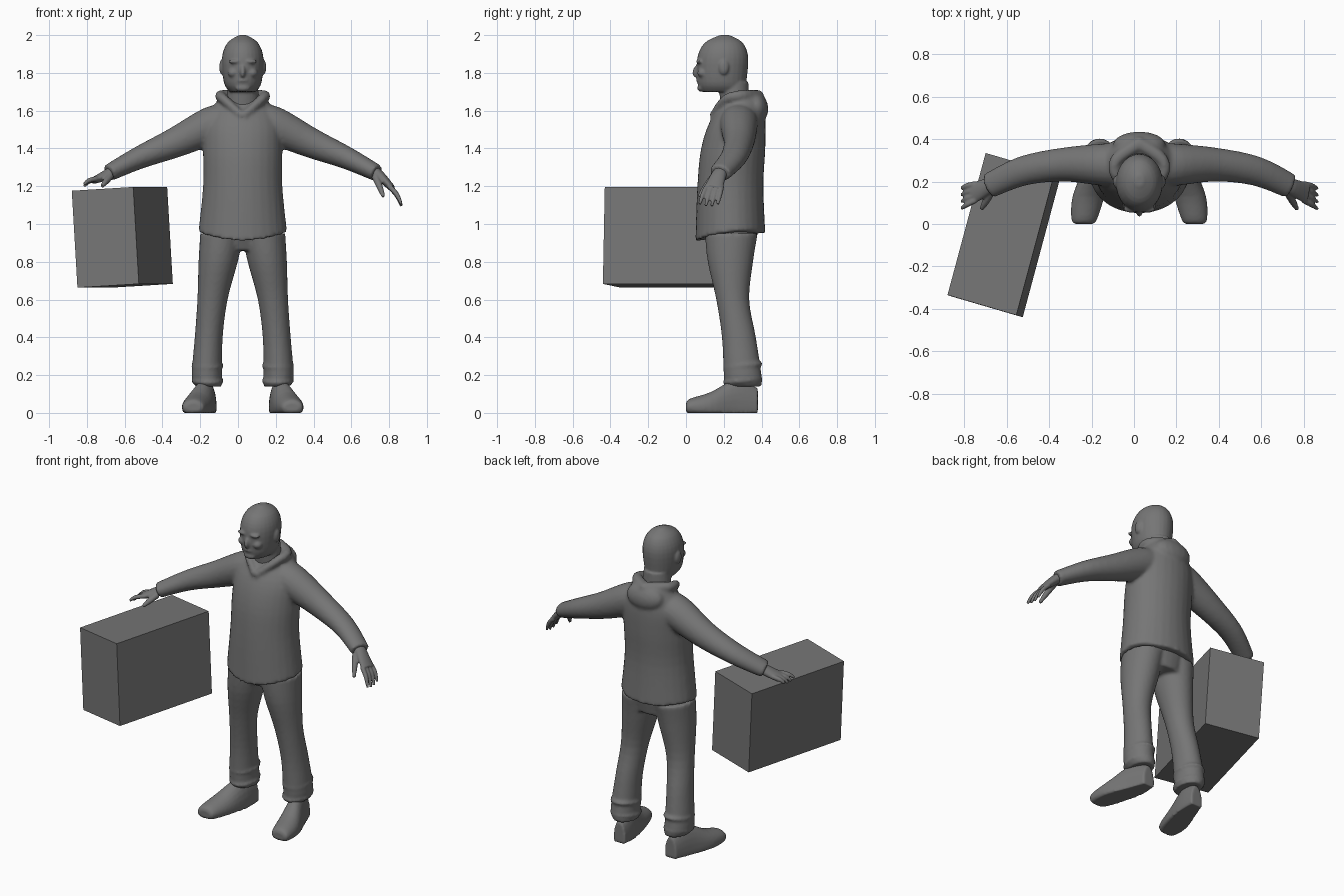
import bpy, bmesh, math
from mathutils import Vector, Matrix

if "Cube" in bpy.data.objects:
    bpy.data.objects.remove(bpy.data.objects["Cube"])

CENTRE = 0.025  # x of the figure's own centre line
X, Y, Z = Vector((1, 0, 0)), Vector((0, 1, 0)), Vector((0, 0, 1))
BOTH_SIDES = (1, -1)

colour = (0.18, 0.18, 0.18, 1)
grey = bpy.data.materials.new("dark grey")
grey.use_nodes = True
grey.diffuse_color = colour
grey.node_tree.nodes["Principled BSDF"].inputs["Base Color"].default_value = colour


def spline(rings, steps=4):
    """Smooth curve through positions and radii together."""
    keys = [Vector(ring) for ring in rings]
    padded = [keys[0]] + keys + [keys[-1]]
    result = []
    for a, b, c, d in zip(padded, padded[1:], padded[2:], padded[3:]):
        for step in range(steps):
            t = step / steps
            result.append(b + ((c - a) * t + (2 * a - 5 * b + 4 * c - d) * t ** 2
                               + (3 * b - a - 3 * c + d) * t ** 3) / 2)
    return result + [keys[-1]]


def loft(bm, rings, side=1, across=X, axis=None, count=20):
    """Skin ellipses (offset x, y, z, radius across, other radius) along a path."""
    rings = spline(rings)
    points = [Vector((CENTRE + side * ring[0], ring[1], ring[2])) for ring in rings]
    angles = [math.tau * k / count for k in range(count)]
    loops = []
    for i, (point, ring) in enumerate(zip(points, rings)):
        following = points[min(i + 1, len(points) - 1)]
        along = axis or (following - points[max(i - 1, 0)]).normalized()
        u = (across - along * across.dot(along)).normalized()
        v = along.cross(u)
        loops.append([bm.verts.new(point + u * ring[3] * math.cos(a) + v * ring[4] * math.sin(a))
                      for a in angles])
    for lower, upper in zip(loops, loops[1:]):
        for k in range(count):
            bm.faces.new((lower[k - 1], lower[k], upper[k], upper[k - 1]))
    bm.faces.new(loops[0])
    bm.faces.new(loops[-1])
    return [vert for loop in loops for vert in loop]


def column(bm, rings, side=1):
    """Upright loft from (offset x, z, front y, back y, half width)."""
    return loft(bm, [(x, (front + back) / 2, z, half, (back - front) / 2)
                     for x, z, front, back, half in rings], side, X, Z, 28)


def blob(bm, x, y, z, radii, tilt=0):
    matrix = (Matrix.Translation((CENTRE + x, y, z)) @ Matrix.Rotation(tilt, 4, 'X')
              @ Matrix.Diagonal((*radii, 1)))
    bmesh.ops.create_uvsphere(bm, u_segments=16, v_segments=10, radius=1, matrix=matrix)


def finish(name, bm, voxel=None, iterations=2):
    bmesh.ops.recalc_face_normals(bm, faces=bm.faces)
    mesh = bpy.data.meshes.new(name)
    bm.to_mesh(mesh)
    bm.free()
    mesh.materials.append(grey)
    part = bpy.data.objects.new(name, mesh)
    bpy.context.collection.objects.link(part)
    if voxel:  # fuse the overlapping forms into one soft skin
        fuse = part.modifiers.new("fuse", 'REMESH')
        fuse.mode = 'VOXEL'
        fuse.voxel_size = voxel
        fuse.use_smooth_shade = True
        soften = part.modifiers.new("soften", 'SMOOTH')
        soften.factor = 0.5
        soften.iterations = iterations


# Head: neck, skull, ears and features
bm = bmesh.new()
column(bm, [(0, 1.58, .19, .34, .09), (0, 1.75, .17, .33, .08)])
column(bm, [(0, 1.7, .08, .32, .07), (0, 1.75, .06, .32, .1), (0, 1.88, .06, .33, .11),
            (0, 1.96, .1, .3, .08), (0, 2, .18, .23, .02)])
blob(bm, 0, .06, 1.81, (.015, .024, .036), -.4)  # nose
blob(bm, 0, .066, 1.76, (.03, .012, .009))  # lips
blob(bm, 0, .08, 1.72, (.04, .02, .02))  # chin
for side in BOTH_SIDES:
    blob(bm, side * .04, .07, 1.86, (.036, .017, .011))  # brow
    blob(bm, side * .05, .09, 1.8, (.03, .03, .025))  # cheek
    blob(bm, side * .113, .2, 1.83, (.011, .026, .038))  # ear
finish("head", bm, .007)

# Hooded sweater: body, sleeves and hood
bm = bmesh.new()
body = column(bm, [(0, .91, .05, .42, .235), (0, 1.2, .06, .41, .21), (0, 1.4, .08, .42, .21),
                   (0, 1.55, .13, .42, .2), (0, 1.68, .22, .4, .11)])
for vert in body:  # the hem rises at the sides and the back
    rise = .05 * ((vert.co.x - CENTRE) / .24) ** 2 + .2 * max(0, vert.co.y - .23)
    vert.co.z += rise * max(0, 1.2 - vert.co.z) / .3
for side in BOTH_SIDES:
    loft(bm, [(.08, .28, 1.55, .1, .09), (.17, .28, 1.52, .1, .1), (.36, .28, 1.43, .08, .08),
              (.55, .25, 1.35, .07, .06), (.71, .18, 1.27, .06, .045)], side, Y)
    # rim of the hood, from the throat round to the nape
    loft(bm, [(0, .14, 1.57, .02, .02), (.1, .21, 1.66, .025, .025), (.11, .3, 1.68, .03, .03),
              (-.01, .385, 1.675, .035, .035)], side, Z, None, 12)
blob(bm, 0, .375, 1.62, (.125, .06, .08), .25)
finish("hooded_sweater", bm, .011, 4)

# Trousers: hips and two legs with bunched cuffs
bm = bmesh.new()
column(bm, [(0, .86, .15, .36, .15), (0, 1, .09, .39, .21)])
for side in BOTH_SIDES:
    column(bm, [(.18, .14, .21, .4, .07), (.19, .2, .2, .4, .08), (.18, .4, .19, .37, .074),
                (.16, .6, .16, .335, .08), (.13, .8, .115, .355, .104), (.11, .95, .1, .38, .115)],
           side)
    for z in (.17, .25):
        blob(bm, side * .187, .3, z, (.087, .107, .025), .1)
finish("trousers", bm, .01, 3)

# Shoes, flat underneath and turned slightly outward
for side, label in zip(BOTH_SIDES, ("left", "right")):
    bm = bmesh.new()
    shoe = loft(bm, [(x, y, .03, width, height) for x, y, width, height in (
        (.26, 0, .04, .02), (.26, .02, .06, .045), (.24, .13, .075, .08),
        (.2, .27, .06, .15), (.18, .38, .04, .1))], side, X, Y, 24)
    for vert in shoe:
        vert.co.z = max(vert.co.z, 0)
    finish(label + "_shoe", bm, .008)

# Hands: the left hangs down, the right lies on the box
for side, label, knuckle, tip, thumb in ((1, "left", 1.19, 1.09, 1.145),
                                         (-1, "right", 1.23, 1.195, 1.2)):
    bm = bmesh.new()
    loft(bm, [(.67, .195, 1.29, .036, .03), (.72, .175, 1.26, .04, .028),
              (.79, .145, knuckle, .05, .018)], side, Y)
    for finger in range(4):
        spread = finger - 1.5
        end = tip + .01 * abs(spread)
        loft(bm, [(.775, .15 + spread * .026, knuckle + .01, .014, .014),
                  (.815, .135 + spread * .03, (knuckle + end) / 2 + .01, .013, .013),
                  (.84, .12 + spread * .032, end, .008, .008)], side, Y, None, 10)
    loft(bm, [(.7, .15, 1.255, .02, .02), (.725, .105, (1.25 + thumb) / 2, .017, .017),
              (.745, .07, thumb, .01, .01)], side, Y, None, 10)
    finish(label + "_hand", bm, .006)

# Box, slightly tilted: a cube spanned by three edge directions
corner = Vector((-.88, -.335, 1.176))
edges = [Vector((.325, -.095, .02)), Vector((.18, .67, 0)), Vector((.03, -.01, -.513))]
matrix = Matrix(edges).transposed().to_4x4()
matrix.translation = corner + sum(edges, Vector()) / 2
bm = bmesh.new()
bmesh.ops.create_cube(bm, size=1, matrix=matrix)
finish("box", bm)
